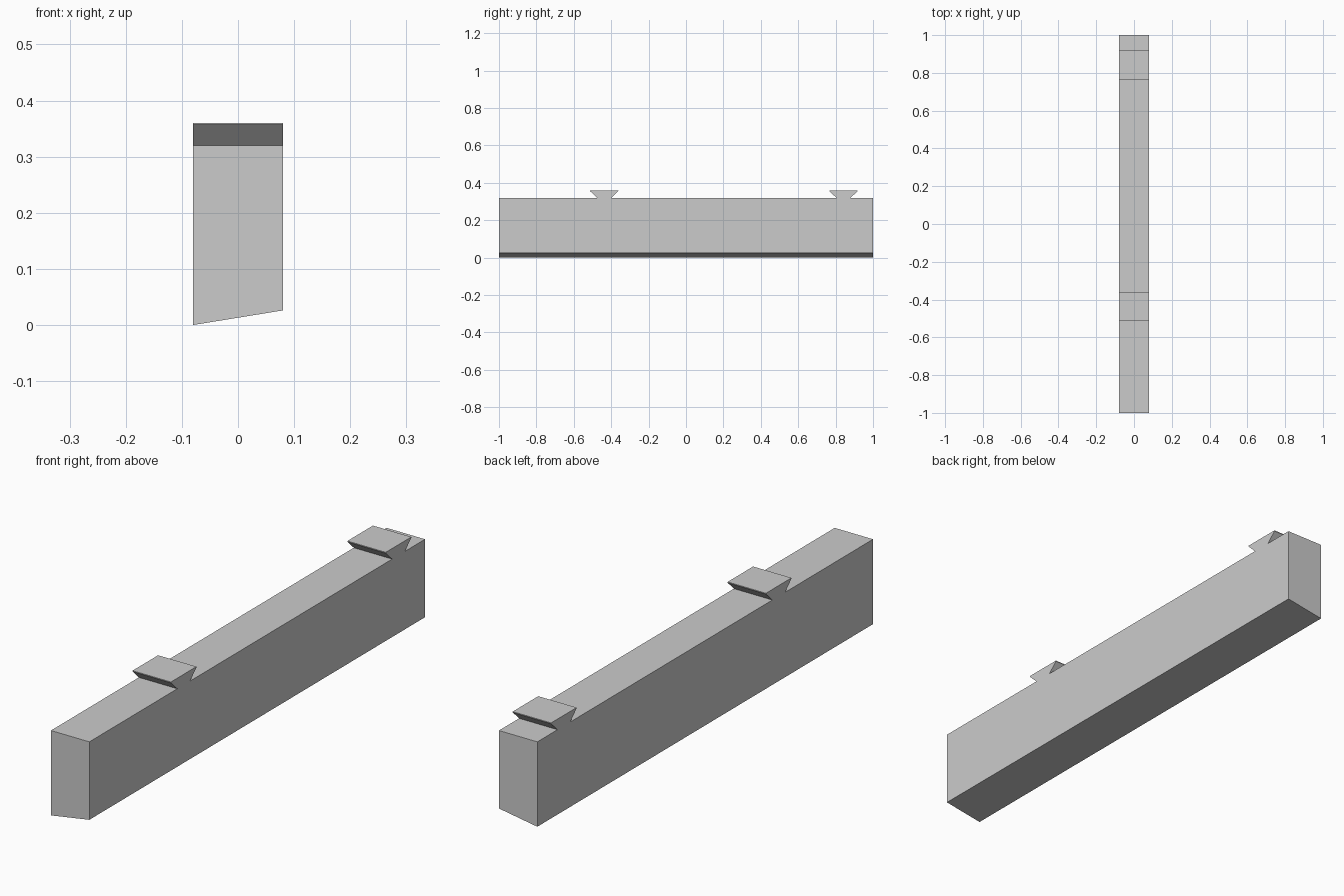
import bpy
import bmesh

if "Cube" in bpy.data.objects:
    bpy.data.objects.remove(bpy.data.objects["Cube"], do_unlink=True)

HALF_W = 0.08
TOP = 0.32

grey = bpy.data.materials.new("plain_grey")
grey.use_nodes = True
colour = (0.6, 0.6, 0.6, 1)
grey.diffuse_color = colour
grey.node_tree.nodes["Principled BSDF"].inputs["Base Color"].default_value = colour


def extrude_profile(name, points, offset):
    """Closed prism made by extruding a flat profile along offset."""
    bm = bmesh.new()
    face = bm.faces.new([bm.verts.new(p) for p in points])
    result = bmesh.ops.extrude_face_region(bm, geom=[face], use_keep_orig=True)
    moved = [g for g in result["geom"] if isinstance(g, bmesh.types.BMVert)]
    bmesh.ops.translate(bm, verts=moved, vec=offset)
    bmesh.ops.recalc_face_normals(bm, faces=bm.faces)
    mesh = bpy.data.meshes.new(name)
    bm.to_mesh(mesh)
    bm.free()
    mesh.materials.append(grey)
    obj = bpy.data.objects.new(name, mesh)
    bpy.context.collection.objects.link(obj)
    return obj


# Beam with a sloping underside and dovetail tongues rising from its top:
# one continuous side outline, so the tongues and beam are a single solid
outline = [(-1, 0), (-1, TOP)]
for centre in (-0.438, 0.842):
    half_tongue = [(0.038, TOP), (0.076, 0.357), (0.076, 0.36)]
    outline += [(centre - y, z) for y, z in half_tongue]
    outline += [(centre + y, z) for y, z in reversed(half_tongue)]
outline += [(1, TOP), (1, 0)]

beam = extrude_profile("dovetail_beam",
                       [(-HALF_W, y, z) for y, z in outline],
                       (2 * HALF_W, 0, 0))

# Raise the left bottom edge to slope the underside
for v in beam.data.vertices:
    if v.co.x > 0 and v.co.z < 0.01:
        v.co.z = 0.026
